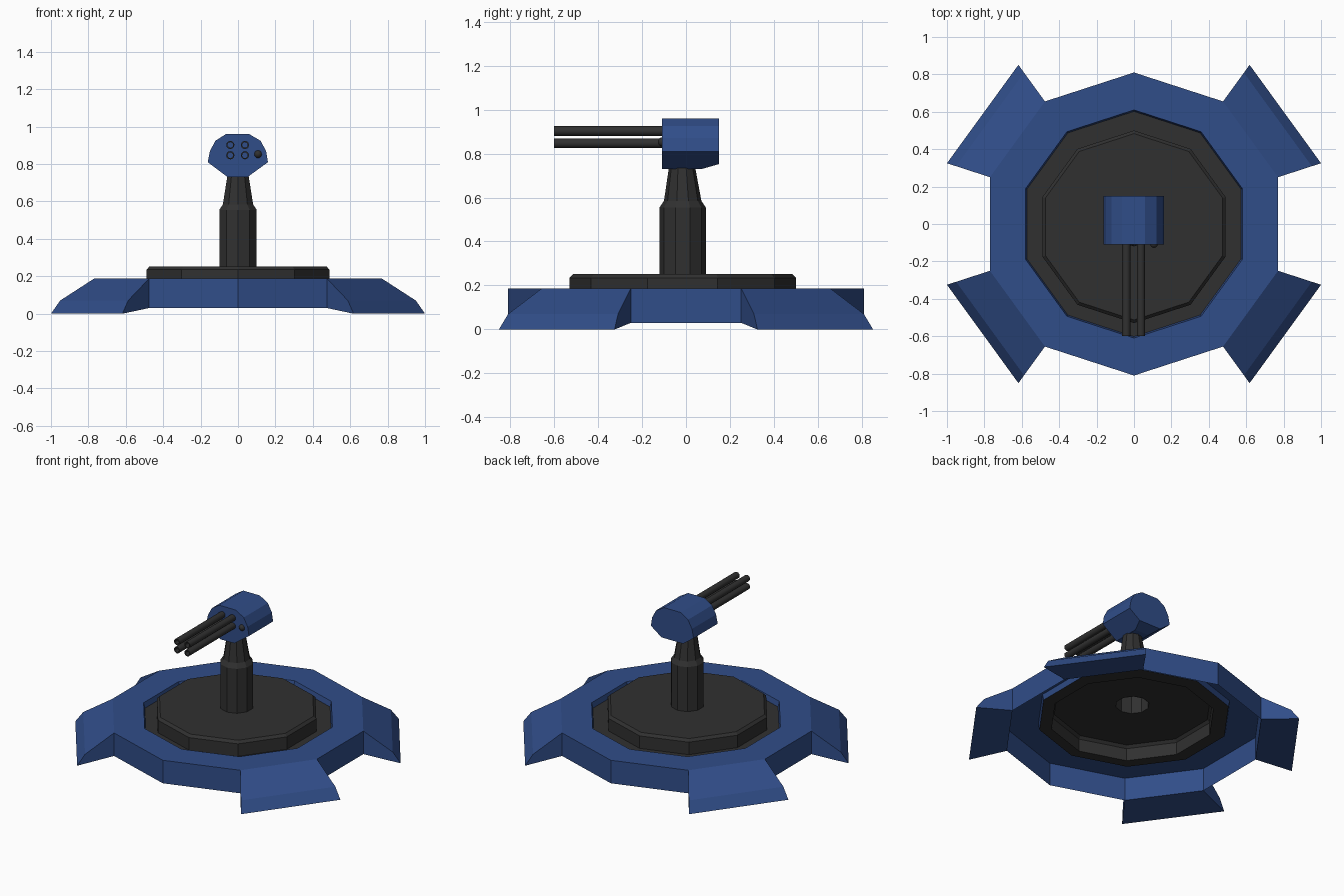
import bpy, bmesh, math
from mathutils import Matrix, Vector

if "Cube" in bpy.data.objects:
    bpy.data.objects.remove(bpy.data.objects["Cube"])


def material(name, rgb):
    m = bpy.data.materials.new(name)
    m.diffuse_color = (*rgb, 1)
    m.use_nodes = True
    m.node_tree.nodes["Principled BSDF"].inputs["Base Color"].default_value = m.diffuse_color
    return m


BLUE = material("blue_paint", (0.03, 0.075, 0.25))
DARK = material("dark_metal", (0.03, 0.03, 0.03))


def finish(bm, name, mat, smooth=False):
    me = bpy.data.meshes.new(name)
    bm.to_mesh(me)
    bm.free()
    me.materials.append(mat)
    for p in me.polygons:
        p.use_smooth = smooth
    ob = bpy.data.objects.new(name, me)
    bpy.context.collection.objects.link(ob)
    if smooth:
        bpy.ops.object.select_all(action='DESELECT')
        ob.select_set(True)
        bpy.context.view_layer.objects.active = ob
        bpy.ops.object.shade_smooth_by_angle(angle=math.radians(40))
    return ob


def lathe(name, profile, mat, sides=10, closed=False, matrix=Matrix(), smooth=False):
    """Spin (radius, z, y offset) points into a faceted shell."""
    bm = bmesh.new()
    rings = []
    for r, z, dy in profile:
        ring = []
        for i in range(sides):
            a = math.pi / 2 + math.tau * i / sides
            ring.append(bm.verts.new((r * math.cos(a), r * math.sin(a) + dy, z)))
        rings.append(ring)
    pairs = list(zip(rings, rings[1:]))
    if closed:
        pairs.append((rings[-1], rings[0]))
    for a, b in pairs:
        for i in range(sides):
            j = (i + 1) % sides
            bm.faces.new((a[i], a[j], b[j], b[i]))
    bm.transform(matrix)
    return finish(bm, name, mat, smooth)


def loft(sec_a, sec_b):
    """Closed prism between two matching cross-sections."""
    bm = bmesh.new()
    a = [bm.verts.new(p) for p in sec_a]
    b = [bm.verts.new(p) for p in sec_b]
    n = len(a)
    sides = [bm.faces.new((a[i], a[(i + 1) % n], b[(i + 1) % n], b[i])) for i in range(n)]
    bm.faces.new(a)
    bm.faces.new(b)
    bmesh.ops.recalc_face_normals(bm, faces=bm.faces)
    return bm, sides


# Base ring: ten-sided shell, open underneath
lathe("base_ring", [(0.81, 0.03, 0), (0.81, 0.187, 0), (0.61, 0.187, 0), (0.602, 0.15, 0)], BLUE)

# Four flared feet on the diagonal ring edges
FOOT = [(0.81, 0.187), (1.0, 0.07), (1.0515, 0.0), (0.81, 0.03)]
for k, mid in enumerate((36, 144, 216, 324)):
    secs = []
    for d in (-18, 18):
        a = math.radians(mid + d)
        secs.append([(r * math.cos(a), r * math.sin(a), z) for r, z in FOOT])
    bm, sides = loft(*secs)
    bmesh.ops.delete(bm, geom=[sides[3]], context='FACES_ONLY')
    finish(bm, f"foot_{k + 1}", BLUE)

# Turntable plate with flange, hollow below
C = -0.015
lathe("turntable", [(0.602, 0.15, 0), (0.515, 0.15, C), (0.515, 0.235, C),
                    (0.498, 0.252, C), (0.105, 0.252, C)], DARK)

# Tapered post
lathe("post", [(0.105, 0.25, C), (0.105, 0.555, C), (0.085, 0.585, C), (0.06, 0.735, C - 0.003)], DARK)

# Gun housing: profile extruded along y, lower back edge chamfered
HEAD = [(-0.065, 0.96), (0.06, 0.96), (0.12, 0.925), (0.15, 0.87), (0.16, 0.81),
        (0.05, 0.73), (-0.055, 0.73), (-0.162, 0.81), (-0.15, 0.87), (-0.12, 0.925)]
bm, _ = loft([(x, -0.11, z) for x, z in HEAD], [(x, 0.15, z) for x, z in HEAD])
cut = bmesh.ops.bisect_plane(bm, geom=bm.verts[:] + bm.edges[:] + bm.faces[:],
                             plane_co=(0, 0.15, 0.752), plane_no=Vector((0, 0.02, -0.07)).normalized(),
                             clear_outer=True)
bmesh.ops.holes_fill(bm, edges=[e for e in bm.edges if e.is_boundary])
bmesh.ops.recalc_face_normals(bm, faces=bm.faces)
finish(bm, "gun_housing", BLUE)

# Four open barrels
turn = Matrix.Rotation(math.pi / 2, 4, 'X')
for i, x in enumerate((-0.041, 0.037)):
    for j, z in enumerate((0.847, 0.902)):
        lathe(f"barrel_{2 * i + j + 1}",
              [(0.022, 0, 0), (0.022, 0.492, 0), (0.015, 0.492, 0), (0.015, 0, 0)], DARK,
              sides=12, matrix=Matrix.Translation((x, -0.108, z)) @ turn, smooth=True)

# Small sight lens on the housing front
bm = bmesh.new()
bmesh.ops.create_uvsphere(bm, u_segments=12, v_segments=8, radius=0.021,
                          matrix=Matrix.Translation((0.107, -0.107, 0.853)))
finish(bm, "sight_lens", DARK, True)
